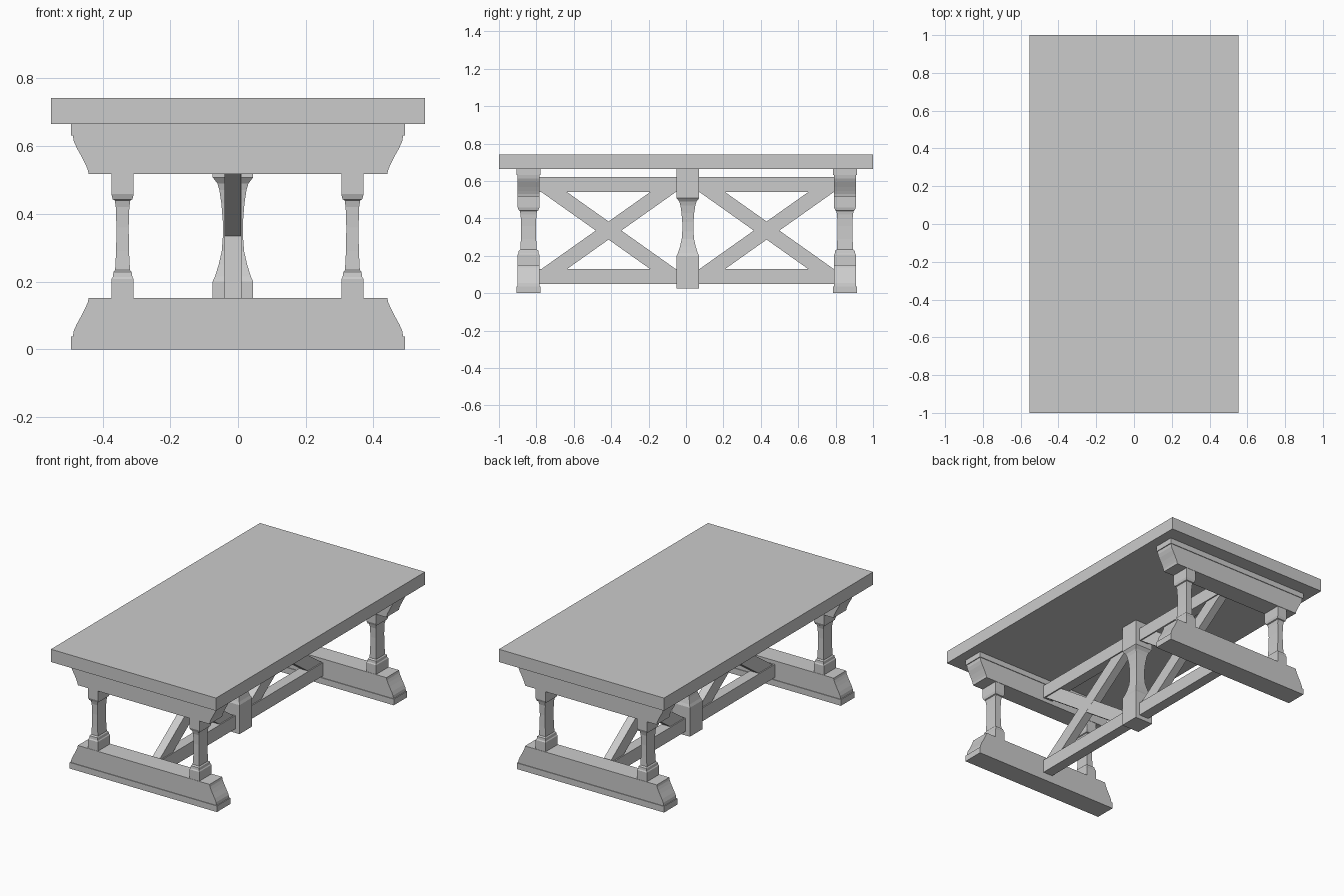
import bpy
import bmesh

old = bpy.data.objects.get("Cube")
if old:
    bpy.data.objects.remove(old, do_unlink=True)

grey = bpy.data.materials.new("plain_grey")
grey.use_nodes = True
colour = (0.6, 0.6, 0.6, 1)
grey.diffuse_color = colour
grey.node_tree.nodes["Principled BSDF"].inputs["Base Color"].default_value = colour


def finish(name, bm):
    bmesh.ops.recalc_face_normals(bm, faces=bm.faces)
    mesh = bpy.data.meshes.new(name)
    bm.to_mesh(mesh)
    bm.free()
    mesh.materials.append(grey)
    obj = bpy.data.objects.new(name, mesh)
    bpy.context.collection.objects.link(obj)
    return obj


def bridge(name, rings):
    """Skin matching rings of points and cap both ends."""
    bm = bmesh.new()
    loops = [[bm.verts.new(p) for p in ring] for ring in rings]
    n = len(loops[0])
    for a, b in zip(loops, loops[1:]):
        for i in range(n):
            j = (i + 1) % n
            bm.faces.new((a[i], a[j], b[j], b[i]))
    bm.faces.new(loops[0])
    bm.faces.new(loops[-1])
    return finish(name, bm)


def turned(name, cx, cy, sections):
    """Rectangular column through sections of (z, half x, half y)."""
    corners = ((-1, -1), (1, -1), (1, 1), (-1, 1))
    return bridge(name, [[(cx + i * hx, cy + j * hy, z) for i, j in corners]
                         for z, hx, hy in sections])


def box(name, x, y, z):
    return turned(name, sum(x) / 2, sum(y) / 2,
                  [(h, (x[1] - x[0]) / 2, (y[1] - y[0]) / 2) for h in z])


POST_X, POST_Y = -0.015, 0.01
ENDS = {"front": -0.842, "back": 0.85}

# Tabletop
box("tabletop", (-0.553, 0.553), (-1, 1), (0.665, 0.742))

# Trestle ends: moulded foot and bearer with a pair of legs between
moulding = [(0.037, 0.488), (0.055, 0.485), (0.075, 0.476), (0.1, 0.462),
            (0.122, 0.451), (0.138, 0.444), (0.152, 0.441)]
leg = [(0.14, 0.033, 0.058), (0.207, 0.033, 0.058), (0.213, 0.029, 0.054),
       (0.228, 0.027, 0.052), (0.234, 0.022, 0.043), (0.29, 0.019, 0.041),
       (0.36, 0.018, 0.04), (0.42, 0.02, 0.042), (0.44, 0.023, 0.047),
       (0.443, 0.029, 0.052), (0.458, 0.033, 0.058), (0.53, 0.033, 0.058)]

for end, y in ENDS.items():
    span = (y - 0.064, y + 0.064)
    box(end + "_foot_plate", (-0.493, 0.493), span, (0, 0.037))
    box(end + "_bearer_plate", (-0.493, 0.493), span, (0.632, 0.665))
    turned(end + "_foot", 0, y, [(z, h, 0.06) for z, h in moulding])
    turned(end + "_bearer", 0, y, [(0.669 - z, h, 0.06) for z, h in moulding])
    for side, x in (("left", 0.338), ("right", -0.341)):
        turned(f"{end}_{side}_leg", x, y, leg)

# Centre post
half_post = [(0.025, 0.06), (0.2, 0.06), (0.215, 0.053), (0.25, 0.042),
             (0.29, 0.033), (0.33, 0.03), (0.38, 0.03), (0.43, 0.034),
             (0.47, 0.04), (0.49, 0.046), (0.508, 0.06), (0.668, 0.06)]
turned("centre_post", POST_X, POST_Y, [(z, h, h) for z, h in half_post])

# Long stretchers
rail_x = (POST_X - 0.032, POST_X + 0.032)
rail_y = (ENDS["front"] + 0.05, ENDS["back"] - 0.05)
box("lower_stretcher", rail_x, rail_y, (0.05, 0.13))
box("upper_stretcher", rail_x, rail_y, (0.54, 0.62))

# Crossed braces in each bay
outline = [(-0.365, -0.21), (0.285, 0.25), (0.365, 0.25),
           (0.365, 0.21), (-0.285, -0.25), (-0.365, -0.25)]
for bay, y in (("front", -0.414), ("back", 0.431)):
    for name, flip, half in (("rising", 1, 0.025), ("falling", -1, 0.0245)):
        bridge(f"{bay}_{name}_brace",
               [[(POST_X + x, y + u, 0.335 + flip * v) for u, v in outline]
                for x in (-half, half)])
